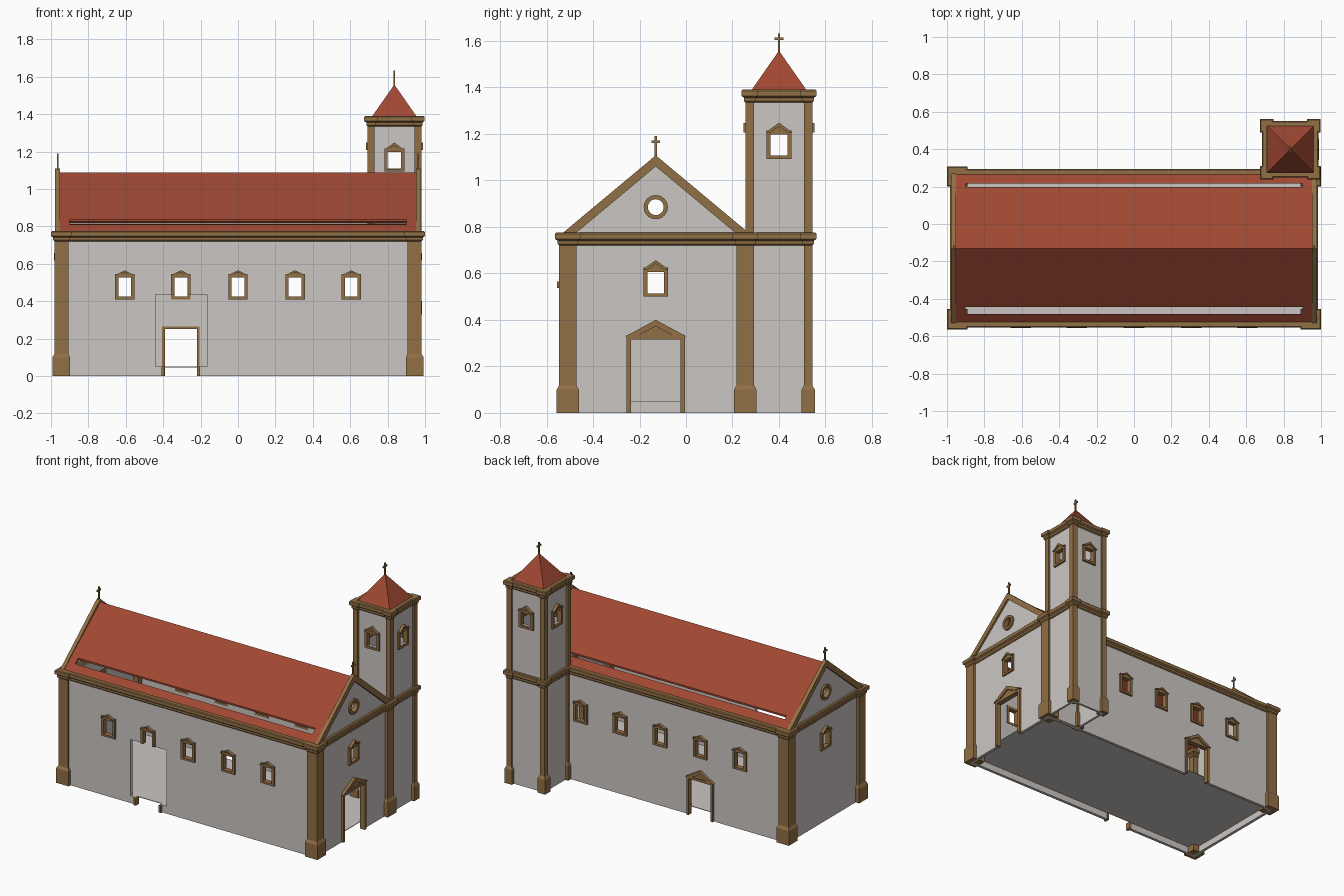
import bpy, bmesh, math
from mathutils import Vector

if "Cube" in bpy.data.objects:
    bpy.data.objects.remove(bpy.data.objects["Cube"])


def material(name, rgb):
    m = bpy.data.materials.new(name)
    m.diffuse_color = (*rgb, 1)
    m.use_nodes = True
    m.node_tree.nodes["Principled BSDF"].inputs["Base Color"].default_value = m.diffuse_color
    return m


PLASTER = material("plaster", (0.60, 0.565, 0.55))
STONE = material("brown_stone", (0.285, 0.16, 0.06))
TILE = material("red_tile", (0.35, 0.065, 0.032))
FRONT, RIGHT, BACK, LEFT = -90, 0, 90, 180
NY = -0.13             # nave axis
TX, TY = 0.836, 0.40   # tower centre


def finish(name, bm, mat):
    bmesh.ops.recalc_face_normals(bm, faces=bm.faces)
    me = bpy.data.meshes.new(name)
    bm.to_mesh(me)
    bm.free()
    ob = bpy.data.objects.new(name, me)
    bpy.context.collection.objects.link(ob)
    me.materials.append(mat)
    return ob


def loft(name, loops, mat, closed=False):
    """Skin a list of equal point loops, capped or closed into a ring."""
    bm = bmesh.new()
    rows = [[bm.verts.new(p) for p in loop] for loop in loops]
    n = len(rows[0])
    pairs = list(zip(rows, rows[1:])) + ([(rows[-1], rows[0])] if closed else [])
    for a, b in pairs:
        for i in range(n):
            j = (i + 1) % n
            bm.faces.new((a[i], a[j], b[j], b[i]))
    if not closed:
        bm.faces.new(rows[0])
        bm.faces.new(rows[-1])
    return finish(name, bm, mat)


def rect_loop(r, z, o=0.0):
    x0, x1, y0, y1 = r
    return [(x0 - o, y0 - o, z), (x1 + o, y0 - o, z), (x1 + o, y1 + o, z), (x0 - o, y1 + o, z)]


def stack(name, r, levels, mat, hole=None):
    """Rectangle with a moulded (z, offset) profile, optionally hollow."""
    loops = [rect_loop(r, z, o) for z, o in levels]
    if hole:
        loops += [rect_loop(hole, levels[-1][0]), rect_loop(hole, levels[0][0])]
    return loft(name, loops, mat, closed=bool(hole))


def box(name, x0, x1, y0, y1, z0, z1, mat):
    return stack(name, (x0, x1, y0, y1), [(z0, 0), (z1, 0)], mat)


def on_wall(pts, org, ang, d):
    """Place (u, z) points on a wall at origin, facing ang, at depth d."""
    a = math.radians(ang)
    n, t = Vector((math.cos(a), math.sin(a))), Vector((-math.sin(a), math.cos(a)))
    return [(*(Vector(org) + t * u + n * d), z) for u, z in pts]


def prism(name, pts, org, ang, d0, d1, mat):
    return loft(name, [on_wall(pts, org, ang, d) for d in (d0, d1)], mat)


def ring(name, outer, inner, org, ang, d0, d1, mat):
    loops = [on_wall(p, org, ang, d) for p, d in ((outer, d0), (outer, d1), (inner, d1), (inner, d0))]
    return loft(name, loops, mat, closed=True)


def cut(ob, cutter):
    m = ob.modifiers.new("cut", 'BOOLEAN')
    m.operation, m.solver, m.object = 'DIFFERENCE', 'EXACT', cutter
    bpy.context.view_layer.objects.active = ob
    bpy.ops.object.modifier_apply(modifier=m.name)
    bpy.data.objects.remove(cutter)


def cut_box(ob, *b):
    cut(ob, box("cutter", *b, PLASTER))


def chevron(w, z, peak, t):
    s = (peak - z) / w
    return [(-w, z), (0, peak), (w, z), (w - t / s, z), (0, peak - t), (t / s - w, z)]


def pediment(name, org, ang, w, z, peak):
    t = (peak - z) * 0.38
    prism(name + "_pediment", chevron(w, z, peak, t), org, ang, -0.005, 0.02, STONE)
    prism(name + "_tympanum", [(-w * .9, z), (w * .9, z), (0, peak - t * .5)], org, ang, -0.005, 0.009, STONE)


def window(name, org, ang, w=0.052, z0=0.41, z1=0.545, peak=0.565, t=0.018):
    outer = [(-w, z0), (w, z0), (w, z1), (-w, z1)]
    inner = [(-w + t, z0 + t * .8), (w - t, z0 + t * .8), (w - t, z1 - t), (t - w, z1 - t)]
    f = ring(name + "_frame", outer, inner, org, ang, -0.022, 0.012, STONE)
    pediment(name, org, ang, w + 0.003, z1 - 0.008, peak)
    return f


def door(name, org, ang, w, top, peak, t):
    pts = [(-w, 0), (-w, top + t), (w, top + t), (w, 0), (w - t, 0), (w - t, top), (t - w, top), (t - w, 0)]
    prism(name + "_frame", pts, org, ang, -0.022, 0.014, STONE)
    pediment(name, org, ang, w + 0.008, top + t * .7, peak)


def cross(name, x, y, z):
    box(name + "_post", x - .004, x + .004, y - .005, y + .005, z - .02, z + .08, STONE)
    box(name + "_arms", x - .004, x + .004, y - .019, y + .019, z + .05, z + .062, STONE)


# Nave walls, hollow and open at the bottom
NAVE = (-0.965, 0.965, -0.535, 0.275)
INNER = (-0.945, 0.945, -0.515, 0.255)
nave = stack("nave_walls", NAVE, [(0, 0), (0.755, 0)], PLASTER, INNER)
WINDOWS = (-0.605, -0.305, 0, 0.305, 0.605)
for x in WINDOWS:
    cut_box(nave, x - .04, x + .04, -1, 1, 0.418, 0.535)
cut_box(nave, -0.395, -0.215, -1, 1, -0.1, 0.255)          # side doors
cut_box(nave, -1.2, 1.2, NY - .04, NY + .04, 0.51, 0.615)  # end windows
cut_box(nave, 0.8, 1.2, NY - .115, NY + .115, -0.1, 0.32)  # main door
HOLE = (-0.44, -0.167, -0.7, -0.45, 0.05, 0.436)           # breach in the front wall
cut_box(nave, *HOLE)
box("floor", -0.946, 0.946, -0.516, 0.256, 0.046, 0.05, PLASTER)

# Side windows and doors
for side, ang, y in (("front", FRONT, -0.535), ("back", BACK, 0.275)):
    for i, x in enumerate(WINDOWS):
        f = window(f"{side}_window_{i + 1}", (x, y), ang)
        if side == "front" and i == 1:
            cut_box(f, *HOLE)
door("back_door", (-0.305, 0.275), BACK, 0.1, 0.25, 0.325, 0.015)
for x in (-0.4, -0.21):
    box("front_door_stub", x - .008, x + .008, -0.549, -0.513, 0, 0.05, STONE)
door("main_door", (0.965, NY), RIGHT, 0.125, 0.315, 0.4, 0.019)

# Gable ends with round window, rake trim, cross
circle = lambda r: [(r * math.cos(k * math.tau / 24), 0.885 + r * math.sin(k * math.tau / 24)) for k in range(24)]
for side, ang, s in (("right", RIGHT, 1), ("left", LEFT, -1)):
    org = (s * 0.965, NY)
    gable = prism(side + "_gable", [(-.4, .754), (.4, .754), (0, 1.08)], org, ang, -0.02, 0, PLASTER)
    cut(gable, prism("cutter", circle(0.042), org, ang, -0.1, 0.1, PLASTER))
    ring(side + "_round_window", circle(0.052), circle(0.034), org, ang, -0.022, 0.012, STONE)
    prism(side + "_gable_trim", chevron(0.405, 0.77, 1.108, 0.048), org, ang, -0.012, 0.013, STONE)
    window(side + "_window", org, ang, 0.053, 0.5, 0.625, 0.657)
    cross(side + "_cross", s * 0.965, NY, 1.11)

# Nave roof with long slots
roof = prism("nave_roof", [(-.403, .768), (0, 1.088), (.403, .768), (.388, .768), (0, 1.076), (-.388, .768)],
             (0, NY), RIGHT, -0.964, 0.964, TILE)
cut_box(roof, -0.9, 0.9, -0.48, -0.445, 0.5, 1.5)
cut_box(roof, -0.9, 0.9, 0.197, 0.217, 0.5, 1.5)


# Moulding profile shared by cornices and pilaster caps
def moulding(z, o=0.0):
    return [(z, o), (z + .006, o + .006), (z + .02, o + .006), (z + .028, o + .017), (z + .05, o + .017),
            (z + .055, o + .012)]


BASE = [(0, 0.01), (0.1, 0.01), (0.118, 0)]
stack("nave_cornice", NAVE, moulding(0.72, 0.002), STONE, INNER)

# Nave corner pilasters
for x0, x1 in ((-0.982, -0.907), (0.907, 0.982)):
    for y0, y1 in ((-0.546, -0.471), (0.217, 0.291)):
        stack("nave_pilaster", (x0, x1, y0, y1), BASE + moulding(0.72), STONE)

# Tower walls, windows, cornices
square = lambda h: (TX - h, TX + h, TY - h, TY + h)
tower = stack("tower_walls", square(.132), [(0, 0), (1.36, 0)], PLASTER, square(.117))
cut_box(tower, 0.5, 1.2, TY - .04, TY + .04, 1.108, 1.205)
cut_box(tower, TX - .04, TX + .04, 0.1, 0.7, 1.108, 1.205)
for side, ang in (("front", FRONT), ("right", RIGHT), ("back", BACK), ("left", LEFT)):
    a = math.radians(ang)
    org = (TX + .132 * math.cos(a), TY + .132 * math.sin(a))
    window("tower_%s_window" % side, org, ang, 0.054, 1.092, 1.215, 1.248)
for z in (0.72, 1.335):
    stack("tower_cornice", square(.132), moulding(z, 0.002), STONE, square(.125))

# Tower corner pilasters, caps notched for the roof
for sx in (-1, 1):
    for sy in (-1, 1):
        xs = sorted((TX + sx * .107, TX + sx * .144))
        ys = sorted((TY + sy * .107, TY + sy * .144))
        p = stack("tower_pilaster", (*xs, *ys), BASE + moulding(0.72) + [(0.776, 0)] + moulding(1.335), STONE)
        cut_box(p, *square(.125), 1.365, 1.5)

# Tower roof and cross
loft("tower_roof", [rect_loop(square(.134), 1.366), rect_loop(square(.002), 1.555)], TILE)
cross("tower_cross", TX, TY, 1.553)
